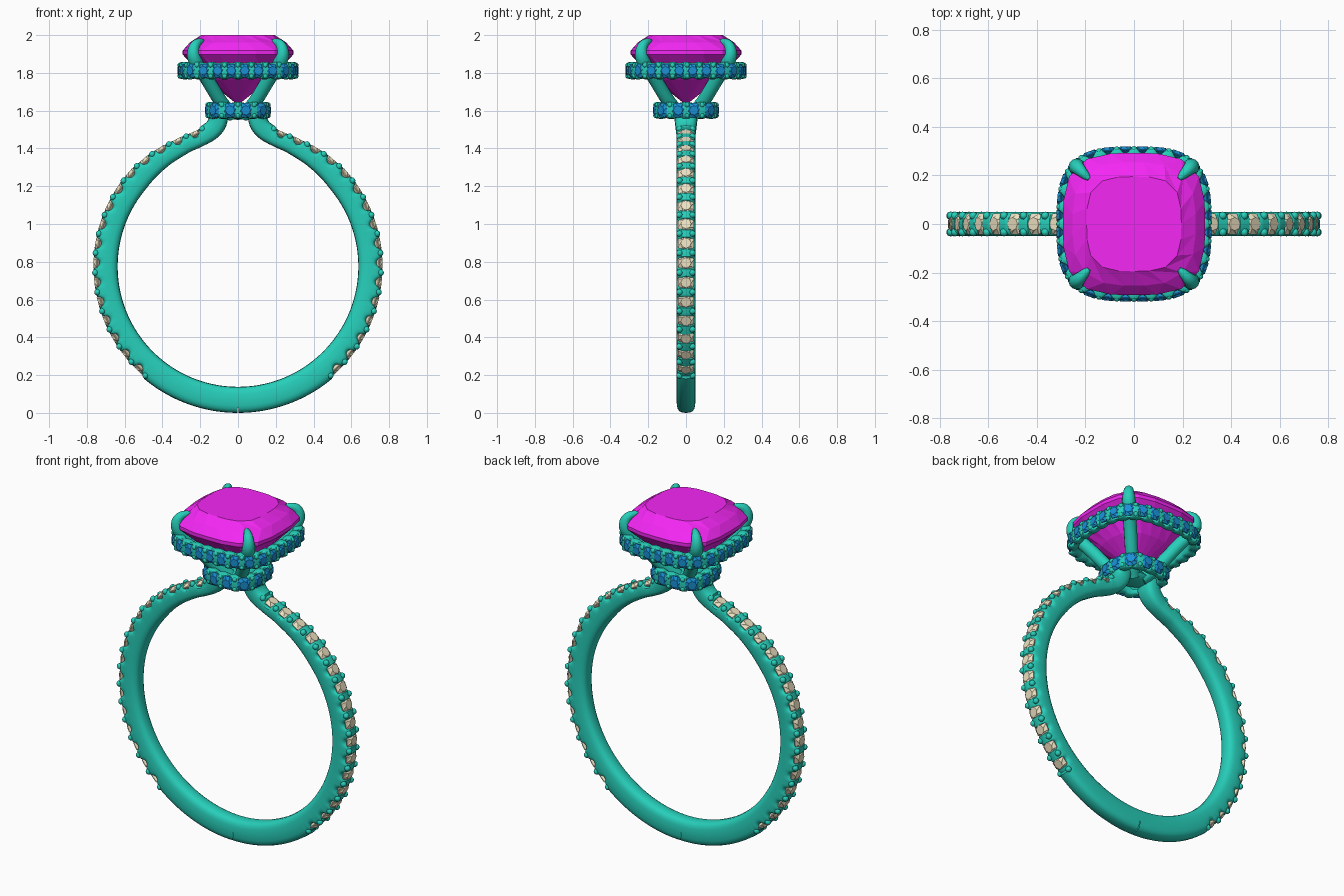
import bpy, bmesh
from math import cos, sin, pi, radians, copysign
from mathutils import Vector, Matrix

if "Cube" in bpy.data.objects:
    bpy.data.objects.remove(bpy.data.objects["Cube"])


def material(name, rgb):
    m = bpy.data.materials.new(name)
    m.diffuse_color = (*rgb, 1)
    m.use_nodes = True
    m.node_tree.nodes["Principled BSDF"].inputs["Base Color"].default_value = m.diffuse_color
    return m


METAL = material("teal_metal", (0.02, 0.62, 0.49))
PINK = material("magenta_stone", (0.9, 0.02, 0.9))
BLUE = material("blue_stone", (0.01, 0.28, 0.66))
TAN = material("tan_stone", (0.85, 0.76, 0.54))


def finish(name, bm, mat, smooth=True, mirror=None):
    bmesh.ops.recalc_face_normals(bm, faces=bm.faces)
    me = bpy.data.meshes.new(name)
    bm.to_mesh(me)
    bm.free()
    me.materials.append(mat)
    ob = bpy.data.objects.new(name, me)
    bpy.context.collection.objects.link(ob)
    if smooth:
        bpy.ops.object.select_all(action='DESELECT')
        ob.select_set(True)
        bpy.context.view_layer.objects.active = ob
        bpy.ops.object.shade_smooth_by_angle(angle=radians(40))
    if mirror:
        mod = ob.modifiers.new("mirror", 'MIRROR')
        mod.use_axis = mirror
    return ob


class Path:
    """2D polyline sampled by arc length; gives point and right-hand normal."""
    def __init__(self, pts):
        self.p, self.d = pts, [0.0]
        for a, b in zip(pts, pts[1:]):
            self.d.append(self.d[-1] + (b - a).length)
        self.length = self.d[-1]

    def point(self, s):
        s = min(max(s, 0), self.length)
        i = 1
        while i < len(self.d) - 1 and self.d[i] < s:
            i += 1
        f = (s - self.d[i - 1]) / (self.d[i] - self.d[i - 1])
        return self.p[i - 1].lerp(self.p[i], f)

    def at(self, s):
        t = (self.point(s + 0.004) - self.point(s - 0.004)).normalized()
        return self.point(s), Vector((t.y, -t.x))


def spline(pts, k=8):
    """Catmull-Rom through the points."""
    q = [Vector(p) for p in pts]
    q = [2 * q[0] - q[1]] + q + [2 * q[-1] - q[-2]]
    out = []
    for a, b, c, d in zip(q, q[1:], q[2:], q[3:]):
        for j in range(k):
            t = j / k
            out.append(0.5 * (2 * b + (c - a) * t + (2 * a - 5 * b + 4 * c - d) * t**2
                              + (3 * b - a - 3 * c + d) * t**3))
    return Path(out + [q[-2]])


def cushion(a, n, count, n_exp=3.3):
    r = lambda t: a / (abs(cos(t))**n_exp + abs(sin(t))**n_exp)**(1 / n_exp)
    return [Vector((r(t) * cos(t), r(t) * sin(t))) for t in (2 * pi * i / n for i in range(count))]


def sweep(bm, sections, expo=3, closed=False, caps=(True, True), k=20):
    """Skin rounded sections (point, out, side, half width, half depth, outer depth)."""
    power = lambda x: copysign(abs(x)**(2 / expo), x)
    rings = []
    for p, out, side, w, h, cap in sections:
        ring = []
        for i in range(k):
            v = power(sin(2 * pi * i / k))
            ring.append(bm.verts.new(p + side * w * power(cos(2 * pi * i / k))
                                     + out * v * (cap if v > 0 else h)))
        rings.append(ring)
    for a, b in zip(rings, rings[1:] + (rings[:1] if closed else [])):
        for i in range(k):
            bm.faces.new((a[i], a[(i + 1) % k], b[(i + 1) % k], b[i]))
    if not closed:
        for on, ring in zip(caps, (rings[0], rings[-1])):
            if on:
                bm.faces.new(ring)


def loft(bm, rings, tip):
    """Faceted stone: flat table, stacked rings, pointed culet."""
    vs = [[bm.verts.new(p) for p in r] for r in rings]
    bm.faces.new(vs[0])
    n = len(vs[0])
    for a, b in zip(vs, vs[1:]):
        for i in range(n):
            j = (i + 1) % n
            bm.faces.new((a[i], b[i], b[j]))
            bm.faces.new((a[i], b[j], a[j]))
    t = bm.verts.new(tip)
    for i in range(n):
        bm.faces.new((vs[-1][i], t, vs[-1][(i + 1) % n]))


def small_stone(bm, p, out, side, r):
    m = Matrix((side, out.cross(side), out)).transposed()
    ring = lambda s, z, o: [p + m @ Vector((r * s * cos(a), r * s * sin(a), r * z))
                            for a in ((i + o) * pi / 4 for i in range(8))]
    loft(bm, [ring(0.58, 0.36, 0), ring(1, 0.04, 0.5), ring(1, -0.06, 0.5)], p - out * r * 0.8)


def bead(bm, p, r, stretch=(1, 1, 1)):
    bmesh.ops.create_uvsphere(bm, u_segments=10, v_segments=6, radius=r,
                              matrix=Matrix.Translation(p) @ Matrix.Diagonal((*stretch, 1)))


def scallop(s, first, step, count):
    f = (s - first) / step
    if not -0.5 < f < count - 0.5:
        return None
    return max(0, cos(2 * pi * f))**0.5


# Band: half shank swept from the bottom to the head, mirrored in x
C, R, H, W = 0.775, 0.706, 0.069, 0.05
arc = [(R * cos(radians(a)), C + R * sin(radians(a))) for a in range(-90, 59, 4)]
arc[0] = (0, C - R)
shank = spline(arc + [(0.29, 1.42), (0.21, 1.456), (0.145, 1.492), (0.11, 1.535), (0.1, 1.59)])
xz = lambda v: Vector((v.x, 0, v.y))
Y, Z = Vector((0, 1, 0)), Vector((0, 0, 1))
FIRST, STEP, COUNT = 0.545, 0.097, 16
thick = lambda s: H - 0.019 * min(1, max(0, (s - 1.6) / 0.35))
secs = []
N = 250
for i in range(N + 1):
    s = shank.length * i / N
    p, n = shank.at(s)
    h, f = thick(s), scallop(s, FIRST, STEP, COUNT)
    cap = h if f is None else h - 0.01 - 0.03 * f
    secs.append((xz(p), xz(n), Y, W + 0.01 * max(0, (s - 2.05) / 0.1), h, cap))
bm = bmesh.new()
sweep(bm, secs, caps=(False, True))
finish("band", bm, METAL, mirror=(True, False, False))

# Band stones and the bead prongs between them
gems, beads = bmesh.new(), bmesh.new()
for i in range(COUNT + 1):
    s = FIRST + i * STEP
    if i < COUNT:
        p, n = shank.at(s)
        small_stone(gems, xz(p + n * (thick(s) - 0.027)), xz(n), Y, 0.047)
    s -= STEP / 2
    p, n = shank.at(s)
    for side in (-1, 1):
        bead(beads, xz(p + n * (thick(s) - 0.018)) + Y * side * 0.034, 0.017)
finish("band_stones", gems, TAN, False, (True, False, False))
finish("band_beads", beads, METAL, mirror=(True, False, False))


# Halos: scalloped cushion rings with outward-facing stones
def halo(name, a, z, half, count, r, n_exp):
    path = Path(cushion(a, 400, 401, n_exp))
    step = path.length / count
    flat = lambda v, h=0: Vector((v.x, v.y, h))
    frame = lambda s: (lambda q: (flat(q[0], z), flat(q[1])))(path.at(s % path.length))
    metal, gems, beads = bmesh.new(), bmesh.new(), bmesh.new()
    secs = []
    for i in range(count * 8):
        s = (i + 0.5) * step / 8
        p, n = frame(s)
        f = max(0, cos(2 * pi * (s / step - 0.5)))**0.5
        secs.append((p, n, Z, half - 0.006 * f, 0.03, 0.028 - 0.024 * f))
    sweep(metal, secs, expo=4, closed=True)
    for i in range(count):
        p, n = frame((i + 0.5) * step)
        small_stone(gems, p + n * 0.018, n, Z, r)
        p, n = frame(i * step + 0.005 * (i == 0))
        for side in (-1, 1):
            bead(beads, p + n * 0.02 + Z * side * half * 0.62, 0.014)
    finish(name + "_ring", metal, METAL)
    finish(name + "_stones", gems, BLUE, False)
    finish(name + "_beads", beads, METAL)


halo("upper_halo", 0.287, 1.812, 0.046, 28, 0.039, 3.3)
halo("lower_halo", 0.14, 1.602, 0.045, 12, 0.042, 3.0)

# Centre stone: cushion cut
bm = bmesh.new()
rings = []
for a, z, turn in ((0.195, 2.0, 0), (0.255, 1.962, 0.5), (0.293, 1.918, 0), (0.293, 1.897, 0),
                   (0.17, 1.765, 0.5)):
    ring = cushion(a, 20, 20)
    rings.append([Vector((*ring[i].lerp(ring[(i + 1) % 20], turn), z)) for i in range(20)])
loft(bm, rings, Vector((0, 0, 1.63)))
finish("centre_stone", bm, PINK, False)

# Four claw prongs, mirrored in x and y
claw = spline([(0.04, 1.575), (0.13, 1.65), (0.235, 1.77), (0.31, 1.85), (0.334, 1.905),
               (0.318, 1.95), (0.262, 1.972)])
diag = lambda v: Vector((v.x * 0.7071, v.x * 0.7071, v.y))
side = Vector((-0.7071, 0.7071, 0))
secs = []
for i in range(37):
    s = claw.length * i / 36
    p, n = claw.at(s)
    left = (claw.length - s) / 0.13
    r = 0.036 if left > 1 else 0.008 + 0.028 * left**0.6
    secs.append((diag(p), diag(n), side, r, r, r))
bm = bmesh.new()
sweep(bm, secs, expo=2, k=14)
finish("claw_prongs", bm, METAL, mirror=(True, True, False))

# Small base joining shank and claws
bm = bmesh.new()
bead(bm, Vector((0, 0, 1.58)), 0.13, (1.05, 0.6, 0.22))
finish("head_base", bm, METAL)
